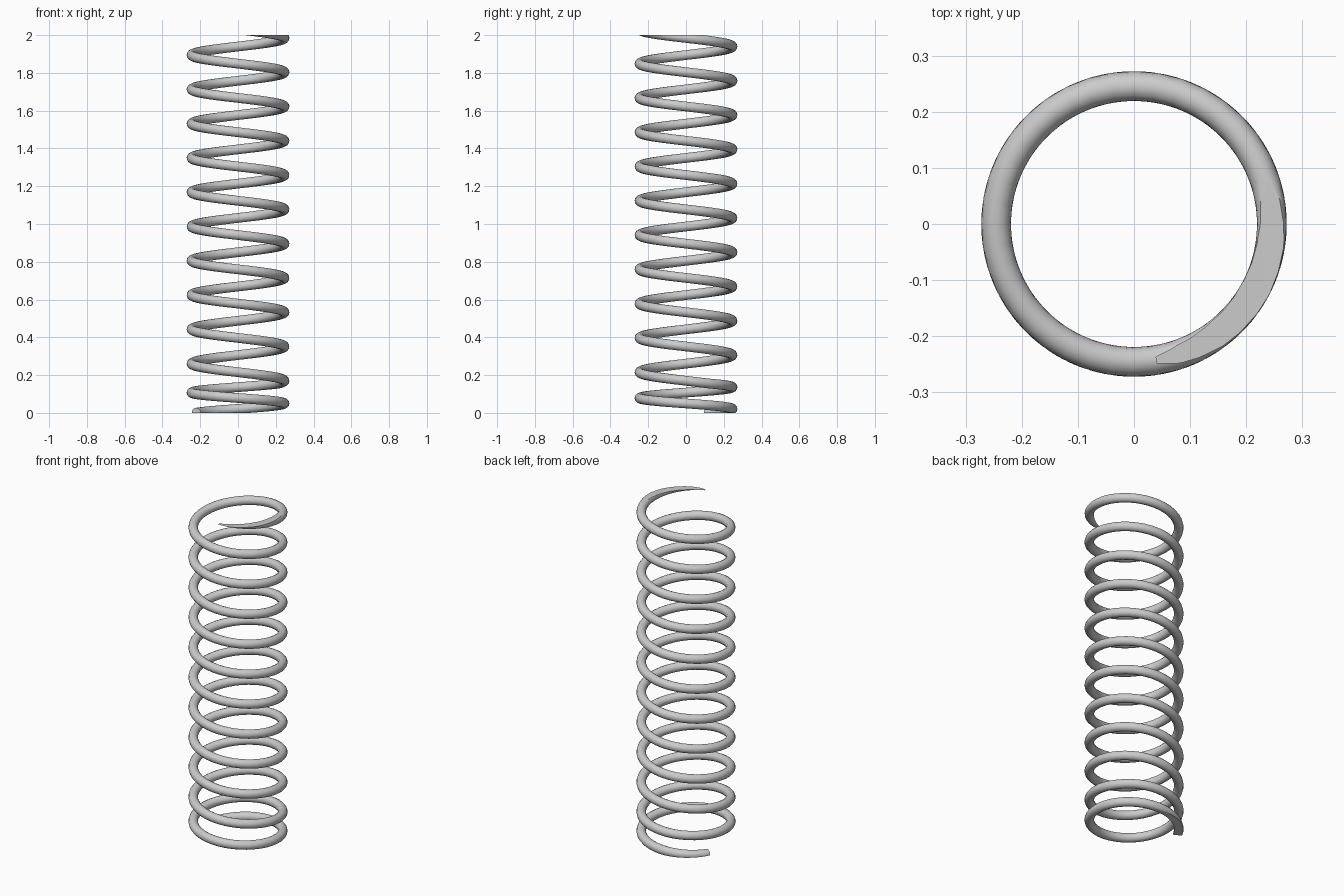
import bpy, bmesh
from math import sin, cos, pi, ceil
from mathutils import Vector

if "Cube" in bpy.data.objects:
    bpy.data.objects.remove(bpy.data.objects["Cube"])

COIL_R, WIRE_R = 0.246, 0.0262
SIDES, STEPS = 14, 40            # wire sides, segments per turn
T_START, T_END = -0.428, 11.45   # turns, measured clockwise from +x


def height(t):
    # tighter closing turn at the bottom, constant pitch above
    return max(0.05 + 0.115 * t, 1.985 - 0.1815 * (11 - t))


def centre(t):
    a = -2 * pi * t
    return Vector((COIL_R * cos(a), COIL_R * sin(a), height(t)))


# Wire swept along the left-handed helix
bm = bmesh.new()
n = ceil((T_END - T_START) * STEPS)
rings = []
for i in range(n + 1):
    t = T_START + (T_END - T_START) * i / n
    c = centre(t)
    tangent = (centre(t + 0.01) - centre(t - 0.01)).normalized()
    out = Vector((c.x, c.y, 0)).normalized()
    up = out.cross(tangent).normalized()
    rings.append([bm.verts.new(c + WIRE_R * (out * cos(2 * pi * k / SIDES) + up * sin(2 * pi * k / SIDES)))
                  for k in range(SIDES)])
for a, b in zip(rings, rings[1:]):
    for k in range(SIDES):
        j = (k + 1) % SIDES
        bm.faces.new((a[k], a[j], b[j], b[k]))
bm.faces.new(rings[0])
bm.faces.new(rings[-1])

# Ends ground flat at top and bottom
for z, up in ((0, -1), (2, 1)):
    bmesh.ops.bisect_plane(bm, geom=bm.verts[:] + bm.edges[:] + bm.faces[:],
                           plane_co=(0, 0, z), plane_no=(0, 0, up), clear_outer=True)
    bmesh.ops.holes_fill(bm, edges=[e for e in bm.edges if e.is_boundary], sides=0)
bmesh.ops.recalc_face_normals(bm, faces=bm.faces[:])

mesh = bpy.data.meshes.new("coil_spring")
bm.to_mesh(mesh)
bm.free()
spring = bpy.data.objects.new("coil_spring", mesh)
bpy.context.collection.objects.link(spring)
bpy.context.view_layer.objects.active = spring
spring.select_set(True)
bpy.ops.object.shade_smooth_by_angle(angle=pi / 6)
